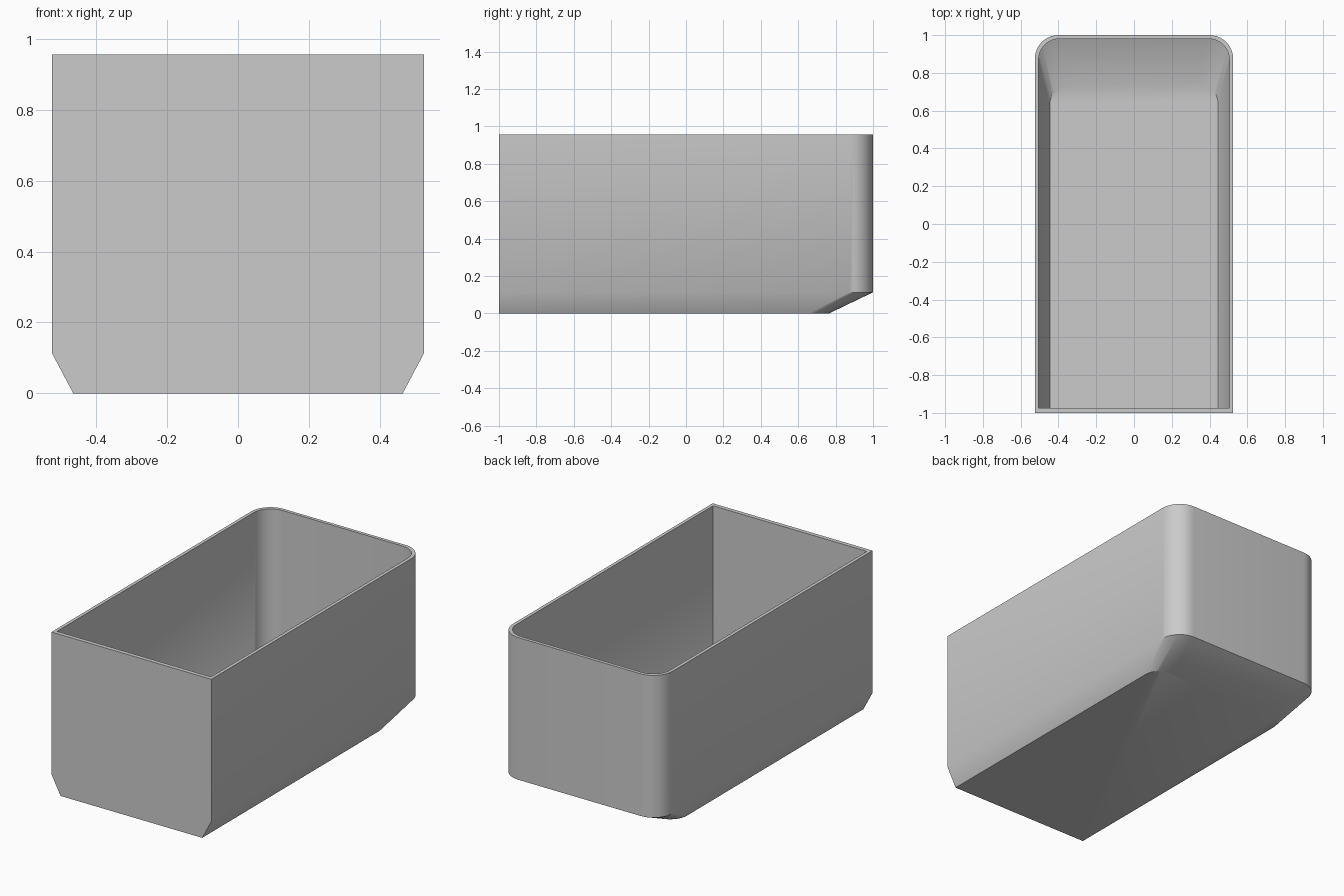
import bpy
import bmesh
from math import sin, cos, pi, radians

cube = bpy.data.objects.get("Cube")
if cube:
    bpy.data.objects.remove(cube, do_unlink=True)

SEGMENTS = 10

# One grey plastic for the whole bin
grey = bpy.data.materials.new("light_grey")
grey.use_nodes = True
colour = (0.6, 0.6, 0.6, 1)
grey.diffuse_color = colour
grey.node_tree.nodes["Principled BSDF"].inputs["Base Color"].default_value = colour


def outline(half, front, back, radius, z):
    """Square front corners and rounded back corners, counter-clockwise."""
    points = [(-half, front, z), (half, front, z)]
    for side, start in ((1, 0), (-1, pi / 2)):
        for i in range(SEGMENTS + 1):
            a = start + i * pi / 2 / SEGMENTS
            points.append((side * (half - radius) + radius * cos(a),
                           back - radius + radius * sin(a), z))
    return points


# Outlines from the underside, up the outside, over the rim and down inside
levels = [
    outline(0.465, -1.0, 0.765, 0.11, 0.0),
    outline(0.525, -1.0, 1.0, 0.125, 0.113),
    outline(0.525, -1.0, 1.0, 0.125, 0.957),
    outline(0.505, -0.975, 0.98, 0.11, 0.957),
    outline(0.505, -0.975, 0.98, 0.11, 0.125),
    outline(0.445, -0.975, 0.745, 0.11, 0.02),
]

bm = bmesh.new()
rings = [[bm.verts.new(p) for p in level] for level in levels]
for low, high in zip(rings, rings[1:]):
    n = len(low)
    for i in range(n):
        j = (i + 1) % n
        bm.faces.new((low[i], low[j], high[j], high[i]))
bm.faces.new(list(reversed(rings[0])))   # underside
bm.faces.new(rings[-1])                  # inner floor
bmesh.ops.recalc_face_normals(bm, faces=bm.faces[:])

mesh = bpy.data.meshes.new("open_bin")
bm.to_mesh(mesh)
bm.free()
mesh.materials.append(grey)
bin_body = bpy.data.objects.new("open_bin", mesh)
bpy.context.collection.objects.link(bin_body)

# Soft corners, crisp rim and edges
bpy.ops.object.select_all(action="DESELECT")
bin_body.select_set(True)
bpy.context.view_layer.objects.active = bin_body
bpy.ops.object.shade_smooth_by_angle(angle=radians(30))
